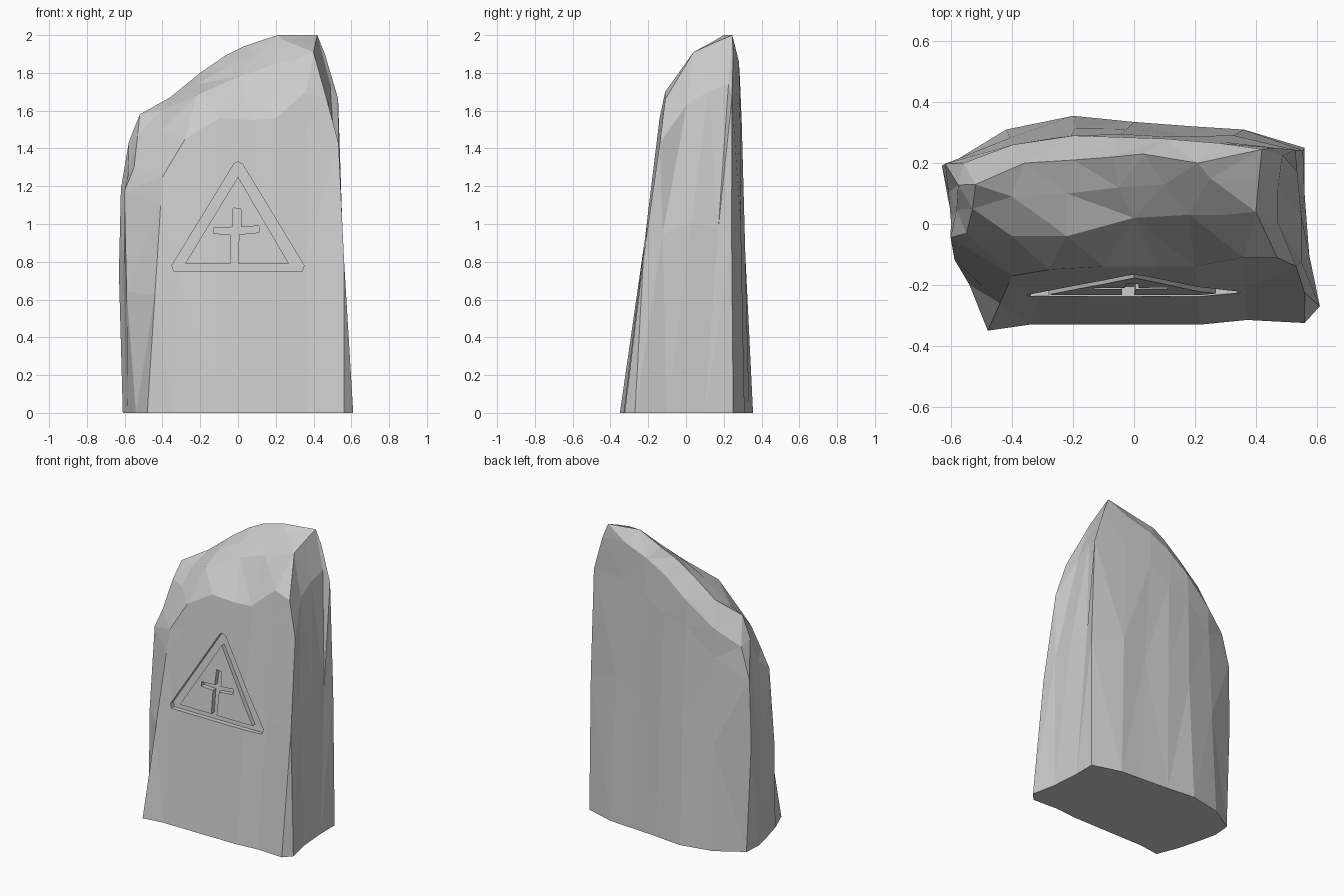
import bpy, bmesh, math, random

cube = bpy.data.objects.get("Cube")
if cube:
    bpy.data.objects.remove(cube, do_unlink=True)

random.seed(4)

stone_grey = bpy.data.materials.new("stone_grey")
stone_grey.use_nodes = True
grey = (0.6, 0.6, 0.6, 1)
stone_grey.diffuse_color = grey
stone_grey.node_tree.nodes["Principled BSDF"].inputs["Base Color"].default_value = grey


def finish(bm, name):
    """Turn a bmesh into a linked, flat shaded object."""
    bmesh.ops.recalc_face_normals(bm, faces=bm.faces)
    mesh = bpy.data.meshes.new(name)
    bm.to_mesh(mesh)
    bm.free()
    mesh.materials.append(stone_grey)
    obj = bpy.data.objects.new(name, mesh)
    bpy.context.collection.objects.link(obj)
    return obj


def front_y(z):
    """Depth of the leaning front face at a given height."""
    return -0.33 + 0.113 * z


def prism(name, outline, depth):
    """Cutter that follows the leaning front face, from an x-z outline."""
    bm = bmesh.new()
    outer = [bm.verts.new((x, front_y(z) - 0.1, z)) for x, z in outline]
    inner = [bm.verts.new((x, front_y(z) + depth, z)) for x, z in outline]
    bm.faces.new(outer)
    bm.faces.new(inner)
    n = len(outline)
    for i in range(n):
        j = (i + 1) % n
        bm.faces.new((outer[i], outer[j], inner[j], inner[i]))
    obj = finish(bm, name)
    obj.hide_render = True
    return obj


def carve(target, cutter):
    """Subtract the cutter from the target and discard it."""
    mod = target.modifiers.new("carve", 'BOOLEAN')
    mod.operation = 'DIFFERENCE'
    mod.solver = 'EXACT'
    mod.object = cutter
    bpy.context.view_layer.objects.active = target
    bpy.ops.object.modifier_apply(modifier=mod.name)
    bpy.data.objects.remove(cutter, do_unlink=True)


# Footprint, counter-clockwise from the front corner on the -x side
base = [(-.48, -.35), (-.34, -.33), (-.1, -.33), (.08, -.33), (.22, -.33), (.37, -.315), (.56, -.325),
        (.61, -.27), (.575, -.1), (.56, .1),
        (.56, .25), (.36, .31), (.2, .32), (0, .335), (-.2, .355), (-.42, .31), (-.6, .2),
        (-.61, .08), (-.585, -.03), (-.54, -.2)]

# Broken top as rows from brow to back; the crest is the fourth row
top_rows = [
    [(-.4, -.17, 1.25), (-.28, -.15, 1.45), (-.1, -.14, 1.56), (.08, -.14, 1.55),
     (.2, -.14, 1.56), (.36, -.11, 1.7), (.47, -.11, 1.66)],
    [(-.55, -.03, 1.3), (-.4, -.04, 1.5), (-.22, -.04, 1.68), (0, .02, 1.78),
     (.18, .03, 1.84), (.3, .03, 1.87), (.4, .04, 1.91)],
    [(-.53, .05, 1.48), (-.4, .09, 1.6), (-.22, .1, 1.74), (-.05, .12, 1.84),
     (.1, .13, 1.9), (.25, .15, 1.97), (.41, .15, 1.96)],
    [(-.52, .13, 1.58), (-.36, .2, 1.67), (-.2, .21, 1.8), (-.07, .22, 1.89),
     (.03, .23, 1.94), (.21, .2, 2), (.42, .245, 2)],
    [(-.56, .2, 1.4), (-.4, .26, 1.5), (-.2, .29, 1.66), (-.05, .285, 1.78),
     (.1, .28, 1.86), (.28, .265, 1.92), (.46, .25, 1.9)]]

# Cap grid
bm = bmesh.new()
grid = [[bm.verts.new(p) for p in row] for row in top_rows]
for a, b in zip(grid, grid[1:]):
    for i in range(len(a) - 1):
        bm.faces.new((a[i], a[i + 1], b[i + 1], b[i]))

# Rim of the cap, in the same order as the footprint
rim = (grid[0] + [r[-1] for r in grid[1:-1]] + grid[-1][::-1]
       + [r[0] for r in grid[-2:0:-1]])
count = len(base)
front_columns = range(6)


def wall_ring(t):
    """Ring between footprint and rim, swelling at the ends."""
    ring = []
    for i, ((x, y), top) in enumerate(zip(base, rim)):
        px = x + (top.co.x - x) * t
        py = y + (top.co.y - y) * t
        pz = top.co.z * t
        if 0 < t and i not in front_columns:
            if abs(x) > 0.5:
                px += math.copysign(0.05 if t > 0.3 else 0.02, x)
            px += random.uniform(-.008, .008)
            py += random.uniform(-.01, .006)
            pz += random.uniform(-.05, .05)
        ring.append(bm.verts.new((px, py, pz)))
    return ring


# Tall walls and flat foot
rings = [wall_ring(t) for t in (0, .5, .88)] + [rim]
bm.faces.new(rings[0])
for low, high in zip(rings, rings[1:]):
    for i in range(count):
        j = (i + 1) % count
        bm.faces.new((low[i], low[j], high[j], high[i]))
bmesh.ops.triangulate(bm, faces=bm.faces)
stone = finish(bm, "standing_stone")

# Engraved triangular border
border = prism("triangle_cutter", [(-.34, .75), (.34, .75), (.35, .78), (.025, 1.315),
                                   (0, 1.33), (-.02, 1.32), (-.35, .78)], .04)
carve(border, prism("triangle_core", [(-.28, .79), (.27, .79), (0, 1.25)], .2))
carve(stone, border)

# Engraved cross, its stem opening into the border
carve(stone, prism("cross_cutter", [(-.04, .77), (0, .77), (.005, .945), (.11, .955),
                                    (.11, .99), (.015, .983), (.015, 1.08), (-.025, 1.085),
                                    (-.03, .983), (-.13, .98), (-.13, .95), (-.04, .945)], .04))
